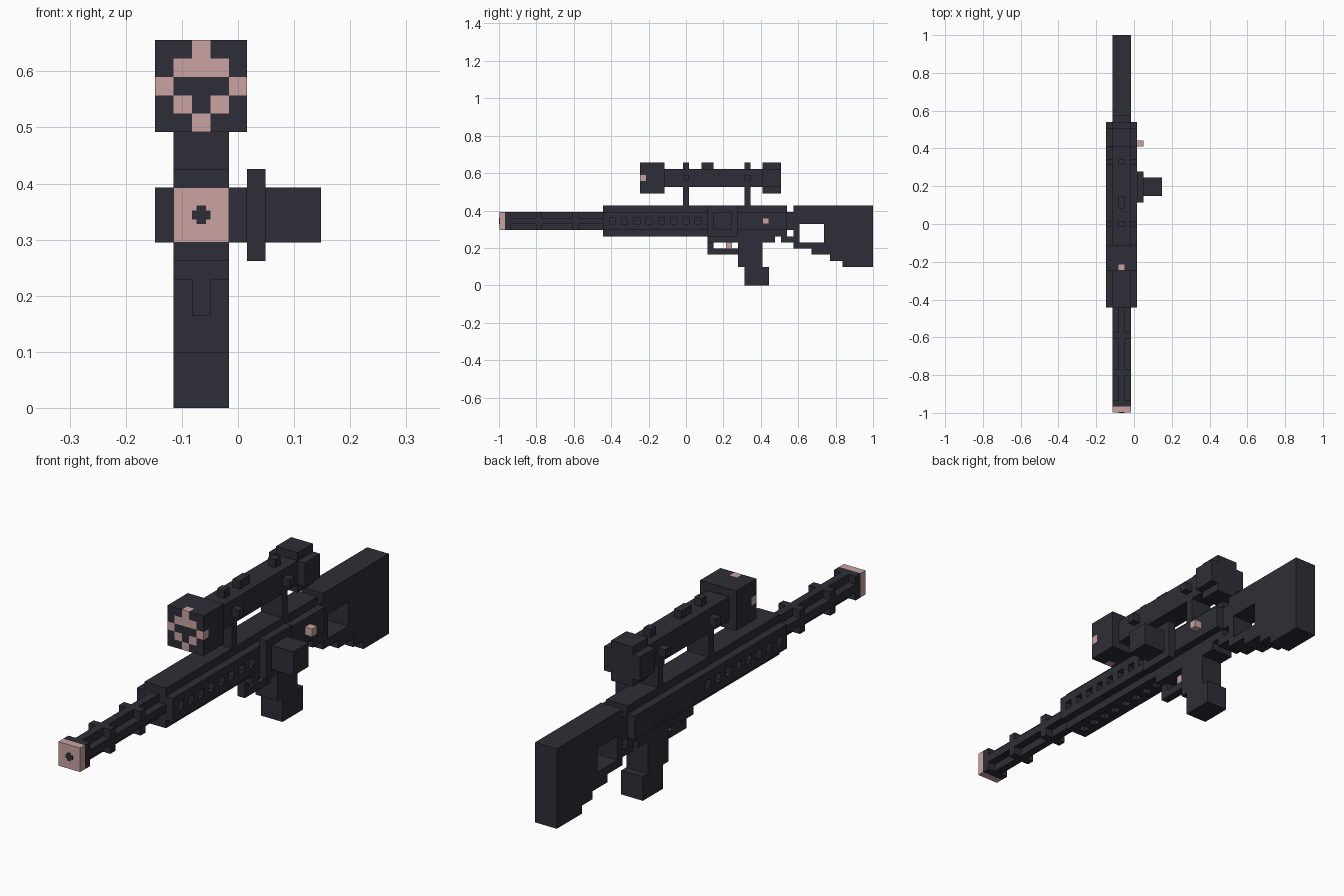
import bpy, bmesh
from mathutils import Matrix, Vector

U = 2 / 61                            # size of one block
ORIGIN = Vector((-4.5, -30.5, 0))     # block grid origin, centred on x and y

if "Cube" in bpy.data.objects:
    bpy.data.objects.remove(bpy.data.objects["Cube"])


def material(name, rgb):
    m = bpy.data.materials.new(name)
    m.use_nodes = True
    m.diffuse_color = (*rgb, 1)
    m.node_tree.nodes["Principled BSDF"].inputs["Base Color"].default_value = (*rgb, 1)
    return m


DARK = material("dark gunmetal", (0.027, 0.027, 0.038))
PINK = material("dusty pink", (0.59, 0.37, 0.36))


def part(name, boxes, mat=DARK):
    """One object made of blocks, each given as x, y and z ranges on the grid."""
    bm = bmesh.new()
    for xr, yr, zr in boxes:
        lo, hi = map(Vector, zip(xr, yr, zr))
        centre = ((lo + hi) / 2 + ORIGIN) * U
        size = Matrix.Diagonal((*((hi - lo) * U), 1))
        bmesh.ops.create_cube(bm, size=1, matrix=Matrix.Translation(centre) @ size)
    me = bpy.data.meshes.new(name)
    bm.to_mesh(me)
    bm.free()
    me.materials.append(mat)
    ob = bpy.data.objects.new(name, me)
    bpy.context.collection.objects.link(ob)
    return ob


FULL, MID, CORE = (0, 5), (1, 4), (2, 3)   # widths across x

# Muzzle with a dark bore
part("muzzle", [(MID, (0.05, 1), (9, 12))], PINK)
part("bore", [(CORE, (0, 0.5), (10.25, 10.75)),
              ((2.25, 2.75), (0, 0.5), (10, 11))])

# Barrel: cross section with square rings
part("barrel", [(MID, (1, 17), (10, 11)), (CORE, (1, 17), (9, 12))])
part("barrel_rings", [(MID, (y, y + 1), (9, 12)) for y in (1, 6, 12)])

# Receiver: core, top cover and pocketed rails on the sides and underneath
LENGTH = (17, 47)
POSTS = [(y, y + 1) for y in range(17, 33, 2)] + [(33, 47)]
part("receiver_core", [(MID, LENGTH, (9, 13))])
for side, xr in (("right", (0, 1)), ("left", (4, 5))):
    part(side + "_vent_rail", [(xr, LENGTH, (9, 10)), (xr, LENGTH, (11, 12))]
         + [(xr, p, (10, 11)) for p in POSTS])
part("bottom_vent_rail", [((1, 2), LENGTH, (8, 9)), ((3, 4), LENGTH, (8, 9))]
     + [(CORE, p, (8, 9)) for p in POSTS])

# Side magazine and bolt handle
part("magazine_well", [((5, 6), (34, 39), (8, 13))])
part("magazine", [((6, 9), (35, 38), (9, 12))])
part("bolt_handle", [((5, 6), (43, 44), (10, 11))], PINK)

# Trigger group and grip
part("trigger_plate", [(MID, (34, 45), (7, 8))])
part("trigger_guard", [(CORE, (34, 35), (5, 7)), (CORE, (35, 39), (5, 6))])
part("trigger", [(CORE, (37, 38), (6, 7))], PINK)
part("grip", [(MID, (39, 43), (3, 7)), (MID, (40, 44), (0, 3))])

# Stock with a thumb hole and a stepped underside
part("stock_link", [(MID, (47, 48), (9, 12)), (MID, (46, 48), (7, 8))])
part("stock", [(MID, (48, 49), (6, 13)), (MID, (49, 53), (10, 13)),
               (MID, (49, 51), (6, 7)), (MID, (51, 53), (5, 7)),
               (MID, (53, 54), (5, 13)), (MID, (54, 56), (4, 13)),
               (MID, (56, 61), (3, 13))])

# Scope: tube, mounts, knobs, eyepiece and objective
part("scope_tube", [(MID, (27, 43), (16, 19))])
for name, y in (("front", 30), ("rear", 40)):
    yr = (y, y + 1)
    part(name + "_scope_mount", [(MID, yr, (13, 16))])
    part(name + "_scope_clamp", [(CORE, yr, (19, 20)), ((0, 1), yr, (17, 18)),
                                 ((4, 5), yr, (17, 18))])
part("scope_knob", [(CORE, (33, 35), (19, 20))])
part("scope_eyepiece", [(MID, (43, 46), (15, 20)), (FULL, (43, 46), (16, 19))])
part("scope_objective", [(FULL, (24, 27), (15, 20))])

# Objective face: patterned blocks, top row first, P is pink
PATTERN = ["..P..", ".PPP.", "P...P", ".P.P.", "..P.."]
for key, name, mat in (("P", "lens_pattern", PINK), (".", "lens_surround", DARK)):
    part(name, [((i, i + 1), (23, 24), (19 - r, 20 - r))
                for r, row in enumerate(PATTERN)
                for i, c in enumerate(row) if c == key], mat)
